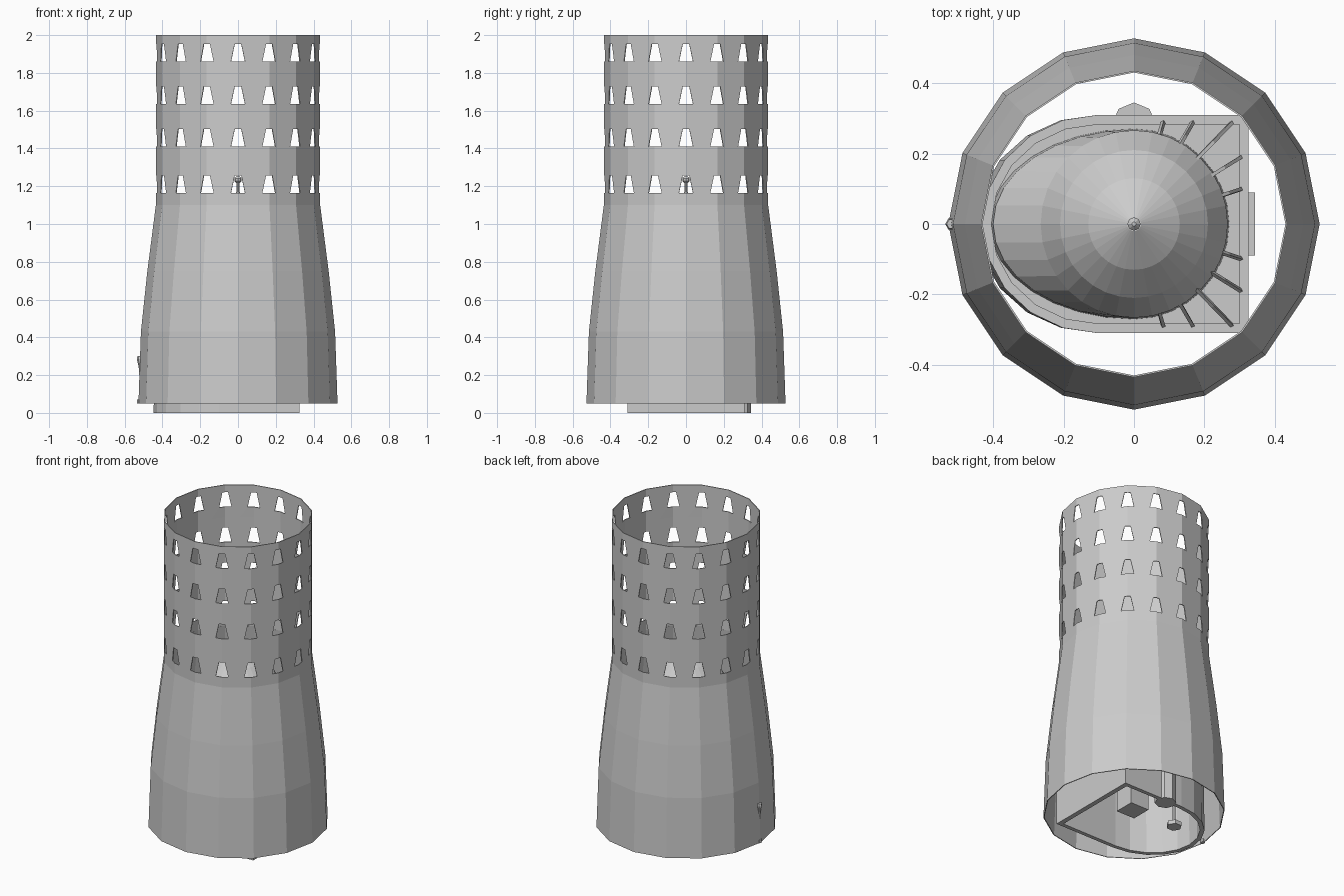
import bpy, bmesh, math
from mathutils import Vector

if "Cube" in bpy.data.objects:
    bpy.data.objects.remove(bpy.data.objects["Cube"])

stone = bpy.data.materials.new("plain_grey")
stone.diffuse_color = (0.6, 0.6, 0.6, 1)
stone.use_nodes = True
stone.node_tree.nodes["Principled BSDF"].inputs["Base Color"].default_value = stone.diffuse_color


def finish(bm, name):
    bmesh.ops.remove_doubles(bm, verts=bm.verts[:], dist=0.0003)
    bmesh.ops.recalc_face_normals(bm, faces=bm.faces[:])
    me = bpy.data.meshes.new(name)
    bm.to_mesh(me)
    bm.free()
    me.materials.append(stone)
    ob = bpy.data.objects.new(name, me)
    bpy.context.collection.objects.link(ob)
    return ob


def loft(name, rings, cap_start=False, cap_end=False):
    """Skin a list of closed point rings."""
    bm = bmesh.new()
    vs = [[bm.verts.new(p) for p in r] for r in rings]
    n = len(rings[0])
    for a, b in zip(vs, vs[1:]):
        for i in range(n):
            j = (i + 1) % n
            bm.faces.new((a[i], a[j], b[j], b[i]))
    if cap_start:
        bm.faces.new(vs[0][::-1])
    if cap_end:
        bm.faces.new(vs[-1])
    return finish(bm, name)


def circle(r, z, n, cx=0, cy=0, left=None):
    pts = []
    for i in range(n):
        a = 2 * math.pi * i / n
        c, s = math.cos(a), math.sin(a)
        pts.append((cx + c * (left if left and c < 0 else r), cy + s * r, z))
    return pts


def turned(name, profile, n, cx=0, cy=0):
    return loft(name, [circle(r, z, n, cx, cy) for r, z in profile], True, True)


def box(name, lo, hi):
    def ring(z):
        return [(lo[0], lo[1], z), (hi[0], lo[1], z), (hi[0], hi[1], z), (lo[0], hi[1], z)]
    return loft(name, [ring(lo[2]), ring(hi[2])], True, True)


def tube(name, path, r, n=6):
    """Sweep a small polygon along a path."""
    pts = [Vector(p) for p in path]
    rings = []
    for i, p in enumerate(pts):
        d = (pts[min(i + 1, len(pts) - 1)] - pts[max(i - 1, 0)]).normalized()
        side = d.cross(Vector((0.31, 0.95, 0.05))).normalized()
        up = d.cross(side)
        rings.append([p + r * (math.cos(2 * math.pi * k / n) * side + math.sin(2 * math.pi * k / n) * up)
                      for k in range(n)])
    return loft(name, rings, True, True)


# Outer tower shell: flared foot, straight top pierced by four rows of holes
N, R = 16, 0.435
bm = bmesh.new()


def corner(k, r):
    a = 2 * math.pi * k / N
    return Vector((r * math.cos(a), r * math.sin(a), 0))


foot = [(0.527, 0.05), (0.514, 0.43), (0.48, 0.75), (R, 1.1)]
hole_bottoms = [1.165, 1.41, 1.635, 1.86]
bands = [1.1, 1.335, 1.57, 1.795, 2.0]
HALF = R * math.sin(math.pi / N)
for k in range(N):
    for (r0, z0), (r1, z1) in zip(foot, foot[1:]):
        pts = [corner(k, r0) + Vector((0, 0, z0)), corner(k + 1, r0) + Vector((0, 0, z0)),
               corner(k + 1, r1) + Vector((0, 0, z1)), corner(k, r1) + Vector((0, 0, z1))]
        bm.faces.new([bm.verts.new(p) for p in pts])
    for s in (-1, 1):
        base = corner(k, R)
        along = (corner(k + s, R) - base).normalized()
        for i, zb in enumerate(hole_bottoms):
            z0, z1, zt, wb, wt = bands[i], bands[i + 1], zb + 0.093, 0.038, 0.018
            for quad in (((0, z0), (HALF, z0), (wb, zb), (0, zb)),
                         ((HALF, z0), (HALF, z1), (wt, zt), (wb, zb)),
                         ((wt, zt), (HALF, z1), (0, z1), (0, zt))):
                bm.faces.new([bm.verts.new(base + along * u + Vector((0, 0, z))) for u, z in quad])
shell = finish(bm, "tower_shell")
mod = shell.modifiers.new("thickness", 'SOLIDIFY')
mod.thickness = 0.005
mod.offset = -1


# Inner chamber wall: flat on +x, rounded on -x, open underneath
def chamber(x_flat, half, x_round, z):
    pts = [(x_flat, -half, z), (x_flat, half, z)]
    for i in range(11):
        a = math.pi / 2 + math.pi * i / 10
        pts.append((-0.1 + (x_round + 0.1) * -math.cos(a), half * math.sin(a), z))
    return pts


loft("chamber_wall", [chamber(0.295, 0.285, -0.42, 0), chamber(0.325, 0.31, -0.447, 0),
                      chamber(0.325, 0.31, -0.43, 0.74), chamber(0.3, 0.283, -0.405, 0.74),
                      chamber(0.295, 0.285, -0.42, 0)])
loft("chamber_deck", [chamber(0.31, 0.295, -0.415, 0.67), chamber(0.31, 0.295, -0.415, 0.7)], True, True)

# Ribbed dome stretched towards the rounded end
S = 32
loft("dome", [circle(0.27, 0.7, S, left=0.41), circle(0.268, 0.78, S, left=0.4),
              circle(0.266, 0.9, S, left=0.265), circle(0.21, 1.0, S),
              circle(0.13, 1.08, S), circle(0.02, 1.15, S)], cap_end=True)

# Finial on the dome
turned("finial_stem", [(0.02, 1.14), (0.009, 1.17), (0.009, 1.225)], 8)
turned("finial_ball", [(0.006, 1.215), (0.019, 1.228), (0.019, 1.242), (0.006, 1.255)], 8)

# Struts from the dome to the flat corners
for s in (-1, 1):
    for i in range(5):
        a = math.radians(18 + i * 14)
        start = (0.24 * math.cos(a), s * 0.24 * math.sin(a), 0.92)
        reach = min(0.305 / math.cos(a), 0.29 / math.sin(a))
        mid = ((0.24 + reach) / 2 * math.cos(a), s * (0.24 + reach) / 2 * math.sin(a), 0.87)
        end = (reach * math.cos(a), s * reach * math.sin(a), 0.73)
        tube("corner_strut", [start, mid, end], 0.007, 4)

# Fittings on the chamber walls
box("side_plate", (0.3, -0.09, 0.4), (0.343, 0.09, 0.6))
turned("back_pillar", [(0.062, 0.0), (0.062, 0.5)], 8, 0, 0.283)

# Equipment inside the chamber
box("inner_box", (0.0, 0.0, 0.02), (0.13, 0.13, 0.2))
turned("pipe_foot", [(0.045, 0.0), (0.045, 0.025)], 6, -0.22, 0.1)
arch = [(-0.22, 0.1, 0.02), (-0.22, 0.1, 0.22)]
for i in range(1, 9):
    a = math.pi * i / 8
    arch.append((-0.175 - 0.045 * math.cos(a), 0.1, 0.22 + 0.05 * math.sin(a)))
arch.append((-0.13, 0.1, 0.15))
tube("arched_pipe", arch, 0.012, 6)

# Small torch-shaped fitting outside on -x
turned("wall_cup", [(0.005, 0.2), (0.008, 0.245), (0.018, 0.285), (0.014, 0.3)], 6, -0.518, 0)
turned("wall_peg", [(0.014, 0.05), (0.014, 0.07)], 6, -0.52, 0)
